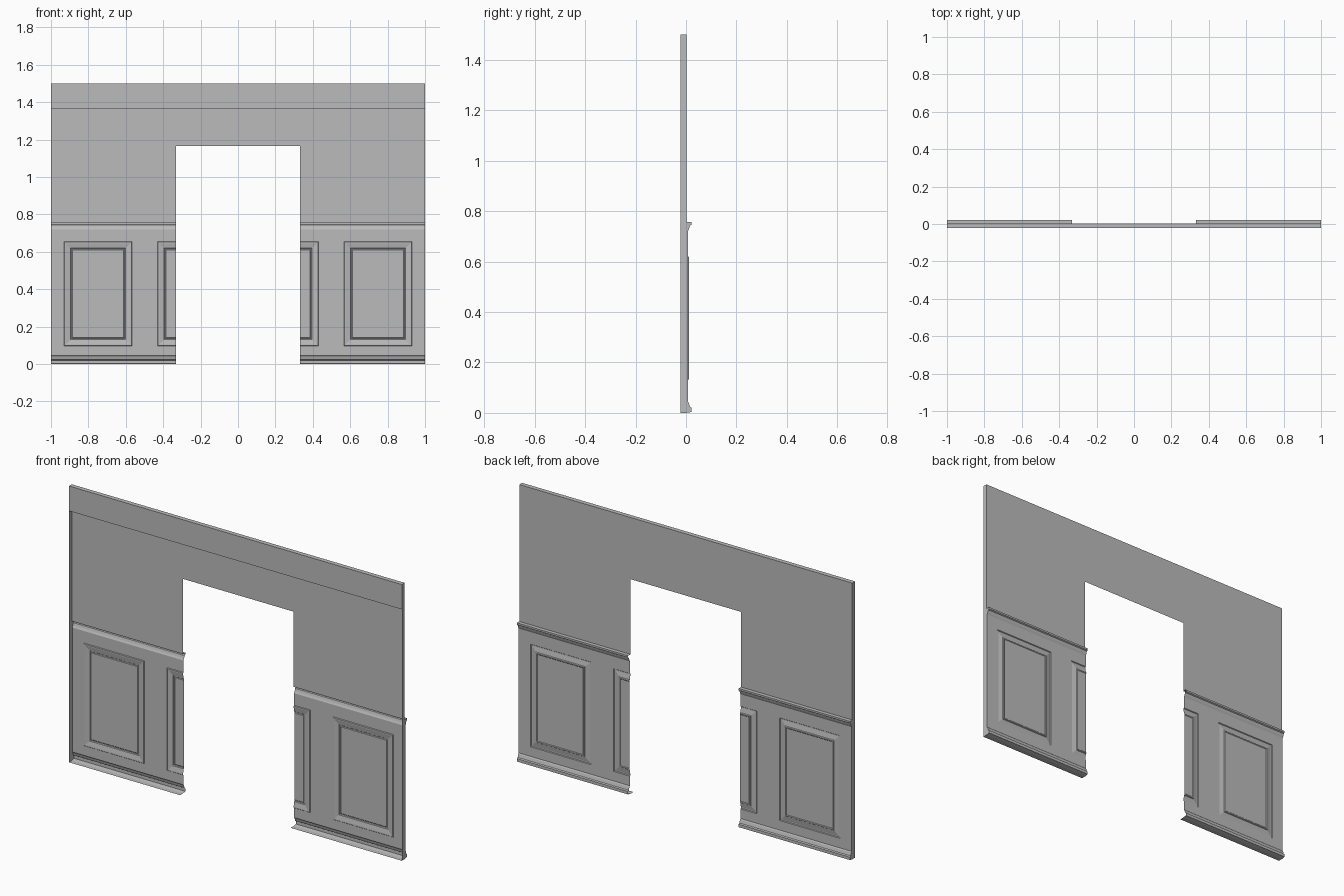
import bpy
import bmesh

if "Cube" in bpy.data.objects:
    bpy.data.objects.remove(bpy.data.objects["Cube"], do_unlink=True)

# One plain grey for the whole wall
grey = bpy.data.materials.new("plaster_grey")
grey.use_nodes = True
grey.diffuse_color = (0.5, 0.5, 0.5, 1)
grey.node_tree.nodes["Principled BSDF"].inputs["Base Color"].default_value = (0.5, 0.5, 0.5, 1)

# Main dimensions
END, DOOR = 1.0, 0.332
TOP, DOOR_TOP, FASCIA = 1.5, 1.165, 1.365
FRONT, WALL, BOARD = -0.0225, 0.002, 0.007
RAIL_TOP, RAIL_LOW, SKIRT_TOP = 0.757, 0.72, 0.045
PANEL_LOW, PANEL_HIGH = 0.097, 0.655
PANELS = {"doorway_panel": (0.067, 0.43), "outer_panel": (0.567, 0.93)}

# Moulding sections as (y, z), from the top down
RAIL = [(WALL, RAIL_TOP), (0.0225, RAIL_TOP), (0.0225, 0.747), (0.016, 0.743),
        (0.012, 0.73), (BOARD, RAIL_LOW)]
SKIRT = [(BOARD, SKIRT_TOP), (0.011, 0.04), (0.016, 0.024), (0.0225, 0.02),
         (0.0225, 0.004), (WALL, 0)]


def make(name, faces):
    """Mirrored flat-shaded sheet from a list of polygons."""
    bm = bmesh.new()
    for face in faces:
        bm.faces.new([bm.verts.new(p) for p in face])
    bmesh.ops.remove_doubles(bm, verts=bm.verts, dist=0.0001)
    bmesh.ops.recalc_face_normals(bm, faces=bm.faces)
    if sum(f.normal.y * f.calc_area() for f in bm.faces) < 0:
        bmesh.ops.reverse_faces(bm, faces=bm.faces)
    mesh = bpy.data.meshes.new(name)
    bm.to_mesh(mesh)
    bm.free()
    mesh.materials.append(grey)
    obj = bpy.data.objects.new(name, mesh)
    bpy.context.collection.objects.link(obj)
    obj.modifiers.new("mirror", "MIRROR").use_axis[0] = True
    return obj


def upright(x0, x1, z0, z1, y):
    return [(x0, y, z0), (x0, y, z1), (x1, y, z1), (x1, y, z0)]


def level(x0, x1, y0, y1, z):
    return [(x0, y0, z), (x1, y0, z), (x1, y1, z), (x0, y1, z)]


def moulding(section):
    return [[(DOOR, *a), (END, *a), (END, *b), (DOOR, *b)]
            for a, b in zip(section, section[1:])]


def panel(x0, x1):
    """Stepped panel, cut off where it meets the doorway."""
    steps = [(0, BOARD), (0.003, 0.003), (0.009, 0.003), (0.034, 0.008),
             (0.037, 0.0125), (0.041, 0.0125), (0.044, 0.01)]
    rings = []
    for inset, y in steps:
        rings.append(upright(max(x0 + inset, DOOR), x1 - inset,
                             PANEL_LOW + inset, PANEL_HIGH - inset, y))
    first = 1 if x0 < DOOR else 0
    faces = [[a[i], a[(i + 1) % 4], b[(i + 1) % 4], b[i]]
             for a, b in zip(rings, rings[1:]) for i in range(first, 4)]
    return faces + [rings[-1]]


# Upper wall around the door opening
make("upper_wall", [upright(DOOR, END, RAIL_TOP, DOOR_TOP, WALL),
                    upright(DOOR, END, DOOR_TOP, TOP, WALL),
                    upright(0, DOOR, DOOR_TOP, TOP, WALL)])

# Rail and skirting
make("chair_rail", moulding(RAIL))
make("skirting", moulding(SKIRT))

# Wainscot board with openings for the panels
inner, outer = PANELS["doorway_panel"], PANELS["outer_panel"]
make("wainscot_board", [
    upright(DOOR, END, SKIRT_TOP, PANEL_LOW, BOARD),
    upright(DOOR, END, PANEL_HIGH, RAIL_LOW, BOARD),
    upright(inner[1], outer[0], PANEL_LOW, PANEL_HIGH, BOARD),
    upright(outer[1], END, PANEL_LOW, PANEL_HIGH, BOARD)])
for name, span in PANELS.items():
    make(name, panel(*span))

# Returns that close the ends, top and foot of the hollow wall
outline = [(FRONT, 0), (FRONT, TOP), (WALL, TOP)] + RAIL + SKIRT
make("end_return", [[(END, y, z) for y, z in outline]])
make("top_cap", [level(0, END, FRONT, WALL, TOP)])
make("foot_plate", [level(DOOR, END, FRONT, WALL, 0)])

# Front band along the top
make("front_fascia", [upright(0, END, FASCIA, TOP, FRONT)])
